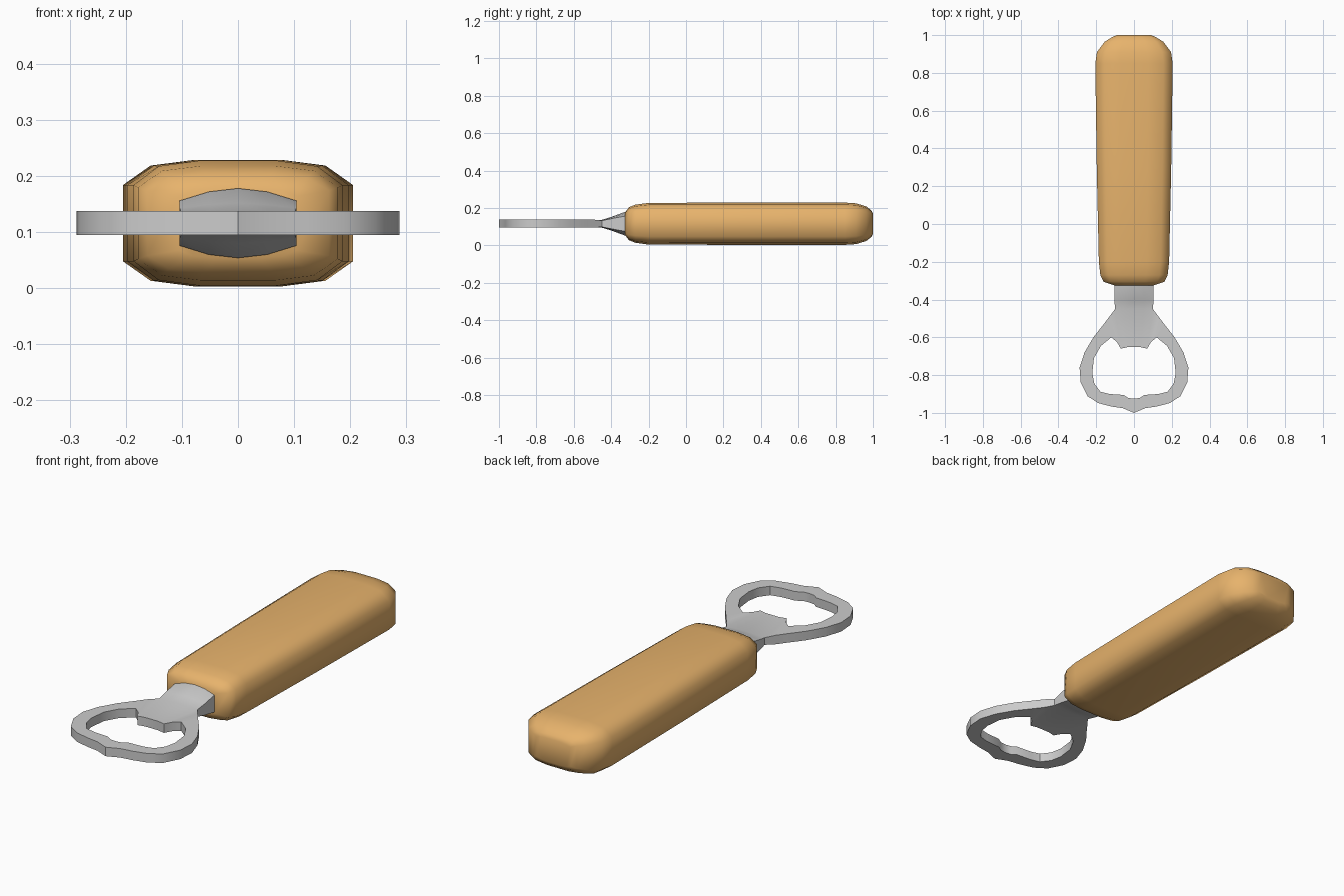
import bpy, bmesh, math

if "Cube" in bpy.data.objects:
    bpy.data.objects.remove(bpy.data.objects["Cube"])

MID = 0.1155  # height of the centre plane


def finish(bm, name, angle, colour=None):
    bmesh.ops.recalc_face_normals(bm, faces=bm.faces)
    me = bpy.data.meshes.new(name)
    bm.to_mesh(me)
    bm.free()
    ob = bpy.data.objects.new(name, me)
    bpy.context.collection.objects.link(ob)
    if colour:
        mat = bpy.data.materials.new(name + "_colour")
        mat.diffuse_color = colour
        mat.use_nodes = True
        mat.node_tree.nodes["Principled BSDF"].inputs["Base Color"].default_value = mat.diffuse_color
        me.materials.append(mat)
    bpy.ops.object.select_all(action='DESELECT')
    ob.select_set(True)
    bpy.context.view_layer.objects.active = ob
    bpy.ops.object.shade_smooth_by_angle(angle=math.radians(angle))
    return ob


# Wooden handle: rounded sections (y, half width, half side height, half height)
rings = [(-0.325, 0.105, 0.048, 0.062), (-0.305, 0.162, 0.058, 0.088),
         (-0.27, 0.178, 0.064, 0.102), (-0.2, 0.186, 0.068, 0.1115),
         (0.3, 0.197, 0.068, 0.113), (0.85, 0.205, 0.068, 0.113),
         (0.91, 0.196, 0.066, 0.109), (0.965, 0.155, 0.060, 0.092),
         (0.99, 0.115, 0.054, 0.072), (1.0, 0.09, 0.046, 0.056)]
bm = bmesh.new()
loops = []
for y, w, hs, ht in rings:
    q = [(w, hs), (0.76 * w, hs + 0.77 * (ht - hs)), (0.37 * w, ht)]
    sec = q + [(-x, z) for x, z in q[::-1]]
    sec += [(-x, -z) for x, z in sec]
    loops.append([bm.verts.new((x, y, MID + z)) for x, z in sec])
n = len(loops[0])
for a, b in zip(loops, loops[1:]):
    for i in range(n):
        j = (i + 1) % n
        bm.faces.new((a[i], a[j], b[j], b[i]))
bm.faces.new(loops[0])
bm.faces.new(loops[-1])
finish(bm, "handle", 75, (0.80, 0.45, 0.15, 1))

# Metal opener: matching outer and inner half outlines, joined as a strip
outer = [(0, -1.0), (0.06, -0.975), (0.12, -0.966), (0.19, -0.948), (0.245, -0.912),
         (0.282, -0.84), (0.288, -0.76), (0.262, -0.68), (0.215, -0.60),
         (0.16, -0.53), (0.13, -0.49), (0.1, -0.45), (0.05, -0.45), (0, -0.45)]
inner = [(0, -0.925), (0.03, -0.921), (0.055, -0.905), (0.13, -0.90), (0.178, -0.888),
         (0.21, -0.845), (0.221, -0.79), (0.212, -0.71), (0.175, -0.645),
         (0.12, -0.60), (0.09, -0.625), (0.07, -0.66), (0.035, -0.652), (0, -0.652)]
# Neck rows (y, half thickness at edge, middle and centre)
neck = [(-0.40, 0.027, 0.033, 0.036), (-0.33, 0.04, 0.056, 0.062),
        (-0.27, 0.04, 0.056, 0.062)]

bm = bmesh.new()
for s in (1, -1):
    def vert(x, y, h):
        return bm.verts.new((x, y, MID + s * h))
    o = [vert(x, y, 0.0215 if y < -0.46 else 0.017 + 0.04 * (0.1 - x)) for x, y in outer]
    i_ = [vert(x, y, 0.0215) for x, y in inner]
    for k in range(len(o) - 1):
        bm.faces.new((o[k], o[k + 1], i_[k + 1], i_[k]))
    row = o[-3:]
    for y, *hs in neck:
        new = [vert(x, y, h) for x, h in zip((0.104, 0.052, 0), hs)]
        for k in range(2):
            bm.faces.new((row[k], row[k + 1], new[k + 1], new[k]))
        row = new

# Walls between the upper and lower sheets
bm.verts.ensure_lookup_table()
bm.verts.index_update()
half = len(bm.verts) // 2
verts = list(bm.verts)
rim = [e for e in bm.edges if e.is_boundary and e.verts[0].index < half
       and max(abs(v.co.x) for v in e.verts) > 1e-6]
for e in rim:
    a, b = e.verts
    bm.faces.new((a, b, verts[b.index + half], verts[a.index + half]))

# Mirror to the other side
bmesh.ops.mirror(bm, geom=bm.verts[:] + bm.edges[:] + bm.faces[:],
                 axis='X', merge_dist=0.0001)
bmesh.ops.remove_doubles(bm, verts=bm.verts[:], dist=0.0001)
finish(bm, "opener_head", 35)
